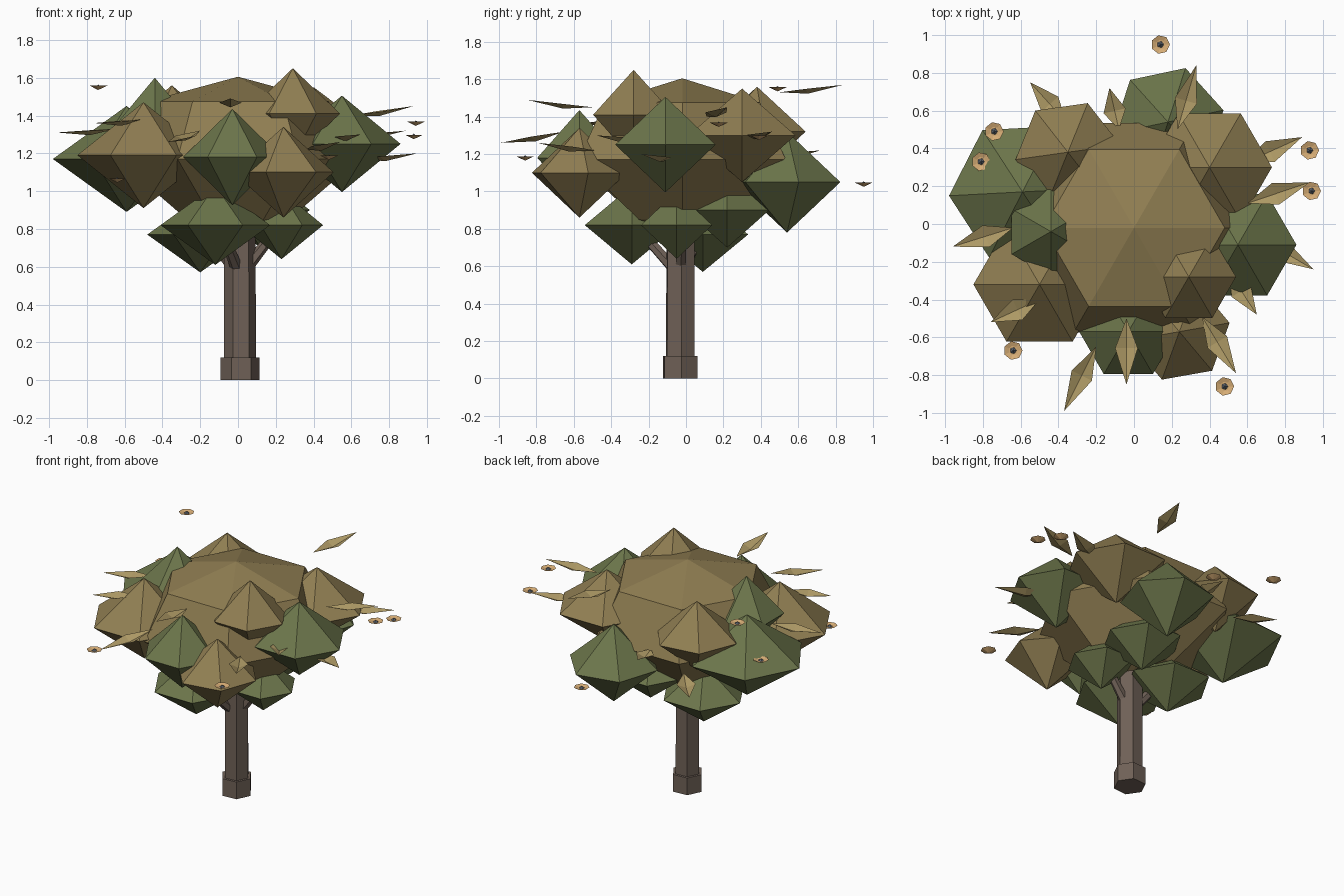
import bpy, math
from mathutils import Vector


def material(name, rgb):
    m = bpy.data.materials.new(name)
    m.diffuse_color = (*rgb, 1)
    return m


BARK = material("bark", (0.16, 0.12, 0.095))
BROWN = material("dry_foliage", (0.28, 0.21, 0.085))
GREEN = material("green_foliage", (0.15, 0.18, 0.07))
LEAF = material("leaf", (0.42, 0.32, 0.13))
TAN = material("blossom", (0.68, 0.42, 0.18))
GREY = material("blossom_centre", (0.12, 0.14, 0.17))


def mesh(name, verts, faces, mat):
    me = bpy.data.meshes.new(name)
    me.from_pydata(verts, [], faces)
    me.materials.append(mat)
    ob = bpy.data.objects.new(name, me)
    bpy.context.collection.objects.link(ob)
    return ob


def lathe(name, centre, profile, mat, n=6, turn=0.0, axis=(0, 0, 1)):
    """Faceted solid: profile rows are (radius, height); radius 0 makes a point."""
    q = Vector((0, 0, 1)).rotation_difference(Vector(axis))
    verts, rings, faces = [], [], []
    for r, h in profile:
        k = n if r else 1
        rings.append([len(verts) + i for i in range(k)])
        for i in range(k):
            a = math.radians(turn) + i * math.tau / n
            verts.append(Vector(centre) + q @ Vector((r * math.cos(a), r * math.sin(a), h)))
    for a, b in zip(rings, rings[1:]):
        for i in range(n):
            j = (i + 1) % n
            f = [a[i % len(a)], a[j % len(a)], b[j % len(b)], b[i % len(b)]]
            faces.append(list(dict.fromkeys(f)))
    if len(rings[0]) > 1:
        faces.append(rings[0][::-1])
    if len(rings[-1]) > 1:
        faces.append(rings[-1])
    return mesh(name, verts, faces, mat)


# Trunk with foot
lathe("trunk", (0.01, -0.03, 0), [(0.085, 0.1), (0.083, 0.9)], BARK, turn=4)
lathe("trunk_foot", (0.01, -0.03, 0), [(0.103, 0), (0.103, 0.12)], BARK, turn=4)

# Branches reaching into the lower clumps
for tip in [(-0.08, -0.24, 0.78), (0.2, -0.02, 0.79), (-0.15, 0.07, 0.76)]:
    base = Vector((0.01, -0.03, 0.55))
    d = Vector(tip) - base
    lathe("branch", base, [(0.035, 0), (0.025, d.length)], BARK, axis=d)

# Main crown, tapering in underneath
lathe("crown", (0, -0.02, 0),
      [(0, 0.78), (0.27, 0.85), (0.64, 1.17), (0.48, 1.475), (0, 1.605)], BROWN)

# Clumps: x, y, z, radius, half height, turn
brown = [(0.29, -0.28, 1.41, 0.25, 0.24, 0), (-0.50, -0.32, 1.19, 0.35, 0.28, 0),
         (0.40, 0.30, 1.30, 0.33, 0.25, 0), (-0.35, 0.38, 1.32, 0.28, 0.24, 8),
         (0.24, -0.57, 1.10, 0.27, 0.24, 10)]
green = [(0.55, -0.11, 1.25, 0.31, 0.255, 0), (-0.03, -0.57, 1.18, 0.26, 0.255, 0),
         (-0.44, -0.04, 1.35, 0.24, 0.25, 30), (-0.59, 0.17, 1.17, 0.39, 0.28, 3),
         (0.18, 0.54, 1.05, 0.30, 0.27, 12), (-0.12, -0.29, 0.82, 0.29, 0.21, 0),
         (-0.20, 0.09, 0.77, 0.28, 0.20, 0), (0.23, -0.05, 0.82, 0.22, 0.18, 0),
         (0.12, 0.22, 0.90, 0.26, 0.20, 0)]
for name, mat, clumps in (("brown_clump", BROWN, brown), ("green_clump", GREEN, green)):
    for x, y, z, r, h, t in clumps:
        lathe(name, (x, y, z), [(0, -h), (r, 0), (0, h)], mat, turn=t)

# Creased leaves: base x, y then tip x, y then base z, tip z
leaves = [(-0.36, 0.54, -0.55, 0.75, 1.12, 1.08), (-0.08, 0.50, -0.13, 0.72, 1.20, 1.22),
          (0.23, 0.50, 0.33, 0.84, 1.53, 1.57), (0.58, 0.32, 0.89, 0.46, 1.29, 1.32),
          (0.60, 0.11, 0.93, 0.22, 1.40, 1.45), (0.64, -0.06, 0.95, -0.24, 1.17, 1.20),
          (0.50, -0.25, 0.65, -0.48, 1.28, 1.30), (0.36, -0.49, 0.54, -0.79, 1.22, 1.26),
          (-0.04, -0.50, -0.04, -0.85, 1.45, 1.49), (-0.20, -0.65, -0.37, -0.99, 1.32, 1.26),
          (-0.50, -0.40, -0.76, -0.52, 1.38, 1.36), (-0.64, -0.02, -0.96, -0.12, 1.33, 1.31)]
for x0, y0, x1, y1, z0, z1 in leaves:
    a, b = Vector((x0, y0, z0)), Vector((x1, y1, z1))
    d = b - a
    side = Vector((-d.y, d.x, 0)).normalized() * 0.06
    mid = a + d * 0.45
    low = mid - Vector((0, 0, 0.025))
    mesh("leaf", [a, mid + side, b, mid - side, low],
         [(0, 4, 1), (1, 4, 2), (2, 4, 3), (3, 4, 0)], LEAF)

# Small floating blossoms
for p in [(0.14, 0.95, 1.04), (-0.74, 0.49, 1.55), (-0.81, 0.33, 1.25), (0.93, 0.39, 1.29),
          (0.94, 0.175, 1.36), (-0.64, -0.67, 1.06), (0.48, -0.86, 1.18)]:
    lathe("blossom", p, [(0, -0.015), (0.05, 0.008), (0.025, 0.0)], TAN, n=7)
    lathe("blossom_centre", p, [(0.018, 0), (0, 0.014)], GREY, n=5)
